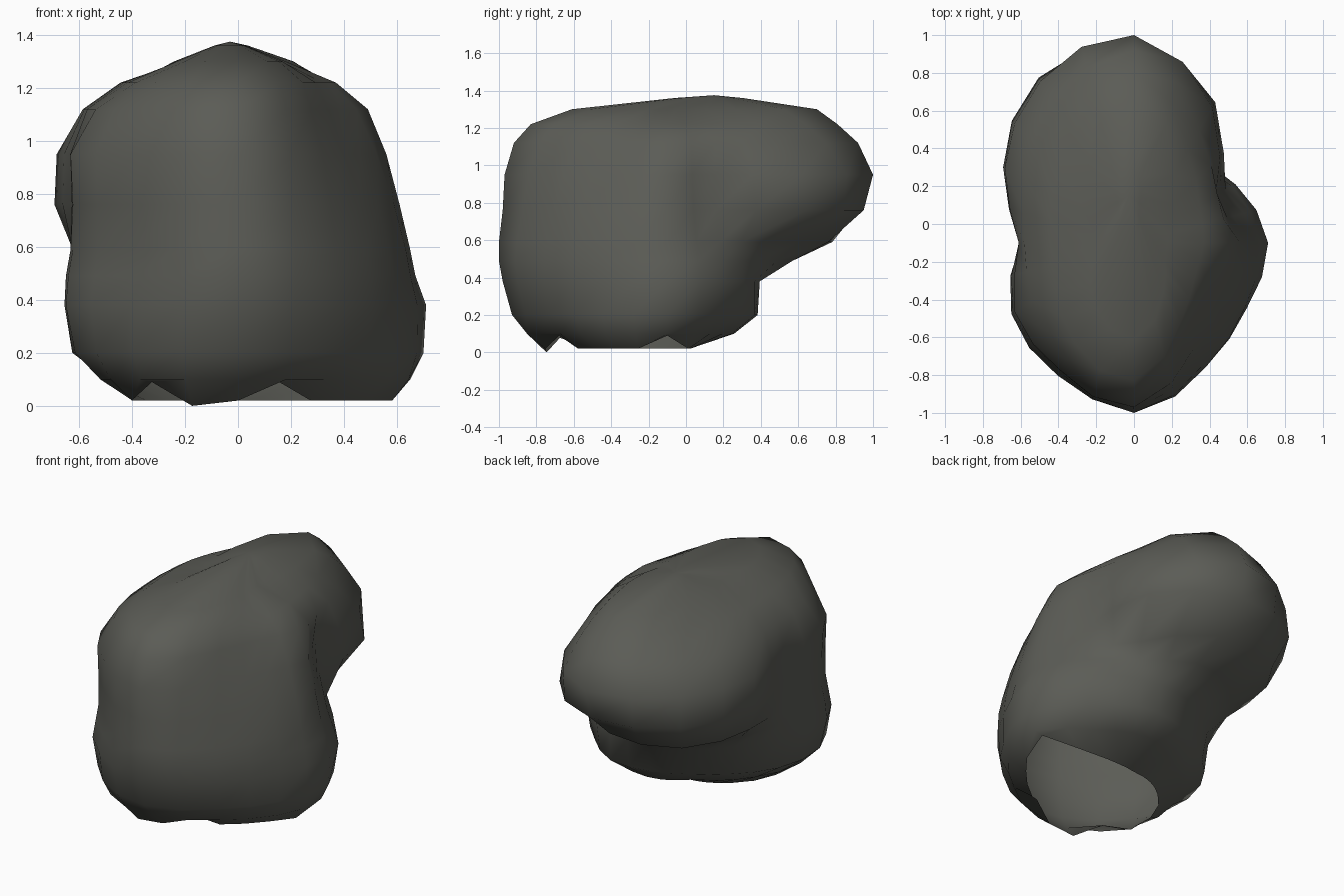
import bpy, bmesh, math
from mathutils import Vector

if "Cube" in bpy.data.objects:
    bpy.data.objects.remove(bpy.data.objects["Cube"])

# Horizontal outlines of the boulder: height, then radii every 30 degrees
# (starting at +x, counter-clockwise) around the axis (0, -0.1)
AXIS_Y = -0.1
LEVELS = [
    (0.02, (.60, .25, .14, .11, .12, .16, .26, .46, .65, .65, .55, .56)),
    (0.10, (.65, .46, .40, .34, .28, .32, .42, .60, .74, .75, .66, .66)),
    (0.20, (.70, .58, .54, .46, .42, .46, .58, .71, .79, .83, .73, .69)),
    (0.38, (.71, .62, .54, .49, .46, .49, .60, .75, .81, .88, .76, .69)),
    (0.49, (.67, .60, .55, .67, .65, .60, .61, .74, .79, .90, .76, .68)),
    (0.59, (.65, .56, .60, .86, .91, .72, .61, .72, .78, .90, .74, .66)),
    (0.76, (.61, .52, .86, 1.05, 1.01, .80, .61, .72, .78, .88, .70, .61)),
    (0.95, (.56, .50, .83, 1.1, .99, .79, .61, .73, .78, .87, .64, .53)),
    (1.12, (.49, .51, .69, 1.02, .84, .66, .58, .62, .71, .82, .55, .45)),
    (1.22, (.37, .40, .57, .91, .63, .50, .44, .48, .62, .73, .49, .37)),
    (1.30, (.18, .21, .42, .80, .46, .26, .21, .26, .40, .51, .31, .19)),
]
SIDES = 24
NOTCHES = {0, 16, 19}          # rim corners that are chipped upward
CROWN = Vector((-0.03, 0.15, 1.375))


def radius(radii, t):
    """Smooth closed interpolation of the radii, t counted in samples."""
    n = len(radii)
    i = int(t)
    f = t - i
    a, b, c, d = (radii[(i + k) % n] for k in (-1, 0, 1, 2))
    return b + 0.5 * f * (c - a + f * (2*a - 5*b + 4*c - d + f * (3*(b - c) + d - a)))


# Boulder skin: loft through the outlines
bm = bmesh.new()
rings = []
for level, (z, radii) in enumerate(LEVELS):
    ring = []
    for s in range(SIDES):
        a = 2 * math.pi * s / SIDES
        r = radius(radii, s * len(radii) / SIDES)
        h = z
        if level == 0:         # ragged lower rim
            h = 0.09 if s in NOTCHES else 0.0 if s == 17 else z
        ring.append(bm.verts.new((r * math.cos(a), AXIS_Y + r * math.sin(a), h)))
    rings.append(ring)

# Gently raised crown; the underside stays open
ring = []
for v in rings[-1]:
    p = v.co.lerp(CROWN, 0.72)
    ring.append(bm.verts.new((p.x, p.y, 1.36)))
rings.append(ring)
for low, high in zip(rings, rings[1:]):
    for s in range(SIDES):
        n = (s + 1) % SIDES
        bm.faces.new((low[s], low[n], high[n], high[s]))
crown = bm.verts.new(CROWN)
for s in range(SIDES):
    bm.faces.new((ring[s], ring[(s + 1) % SIDES], crown))
for f in bm.faces:
    f.smooth = True

mesh = bpy.data.meshes.new("boulder")
bm.to_mesh(mesh)
bm.free()

# Dark stone
stone = bpy.data.materials.new("dark_grey_stone")
stone.diffuse_color = (0.105, 0.107, 0.093, 1)
stone.use_nodes = True
stone.node_tree.nodes["Principled BSDF"].inputs["Base Color"].default_value = stone.diffuse_color
mesh.materials.append(stone)
boulder = bpy.data.objects.new("boulder", mesh)
bpy.context.collection.objects.link(boulder)
